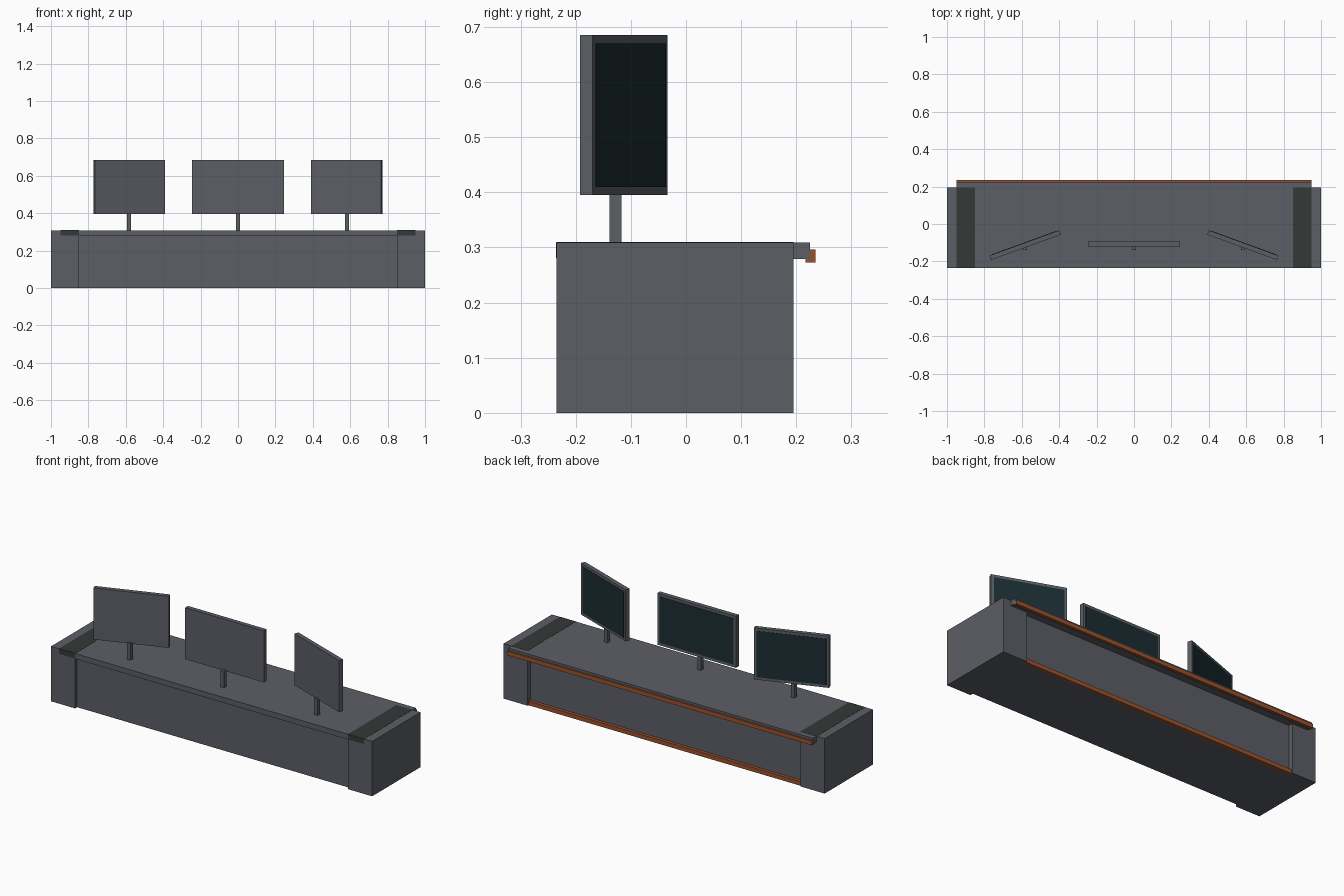
import bpy, math
from mathutils import Matrix, Vector

if "Cube" in bpy.data.objects:
    bpy.data.objects.remove(bpy.data.objects["Cube"])


def material(name, rgb):
    m = bpy.data.materials.new(name)
    m.diffuse_color = (*rgb, 1)
    m.use_nodes = True
    m.node_tree.nodes["Principled BSDF"].inputs["Base Color"].default_value = m.diffuse_color
    return m


GREY = material("slate grey", (0.107, 0.113, 0.133))
DARK = material("dark inlay", (0.033, 0.042, 0.039))
RUST = material("rust orange", (0.32, 0.085, 0.027))
SCREEN = material("dark teal screen", (0.011, 0.026, 0.032))


def box(name, x, y, z, mat, frame=Matrix.Identity(4)):
    """Box between (min, max) pairs, placed in an optional local frame."""
    corners = [frame @ Vector((a, b, c)) for c in z for b in y for a in x]
    faces = [(0, 2, 3, 1), (4, 5, 7, 6), (0, 1, 5, 4),
             (2, 6, 7, 3), (0, 4, 6, 2), (1, 3, 7, 5)]
    me = bpy.data.meshes.new(name)
    me.from_pydata(corners, [], faces)
    me.materials.append(mat)
    ob = bpy.data.objects.new(name, me)
    bpy.context.collection.objects.link(ob)
    return ob


TOP = 0.309

# Desk body: recessed centre, overhanging top and rust trims on the user side
box("centre_body", (-0.85, 0.85), (-0.217, 0.17), (0, 0.279), GREY)
box("desk_top", (-0.95, 0.95), (-0.235, 0.225), (0.279, TOP), GREY)
box("edge_rail", (-0.95, 0.95), (0.217, 0.235), (0.273, 0.296), RUST)
box("kick_strip", (-0.85, 0.85), (0.165, 0.188), (0, 0.023), RUST)

# End pedestals with dark inlays where the top overlaps them
for side, s in (("left", -1), ("right", 1)):
    def span(a, b):
        return tuple(sorted((s * a, s * b)))
    box(side + "_pedestal", span(0.85, 1), (-0.235, 0.195), (0, TOP), GREY)
    box(side + "_top_inlay", span(0.85, 0.95), (-0.235, 0.195),
        (TOP - 0.002, TOP + 0.001), DARK)
    box(side + "_front_inlay", span(0.85, 0.95), (-0.236, -0.233),
        (0.281, TOP), DARK)

# Monitors on posts, the outer two turned outward
for name, cx, cy, width, angle in (("left", -0.582, -0.113, 0.397, 20),
                                   ("centre", 0, -0.107, 0.49, 0),
                                   ("right", 0.582, -0.113, 0.397, -20)):
    f = Matrix.Translation((cx, cy, 0)) @ Matrix.Rotation(math.radians(angle), 4, 'Z')
    h = width / 2
    box(name + "_monitor", (-h, h), (-0.0125, 0.0125), (0.395, 0.685), GREY, f)
    box(name + "_screen", (-h + 0.015, h - 0.015), (0.0115, 0.0145),
        (0.41, 0.67), SCREEN, f)
    box(name + "_post", (cx - 0.011, cx + 0.011), (-0.139, -0.117),
        (TOP - 0.004, 0.402), GREY)
